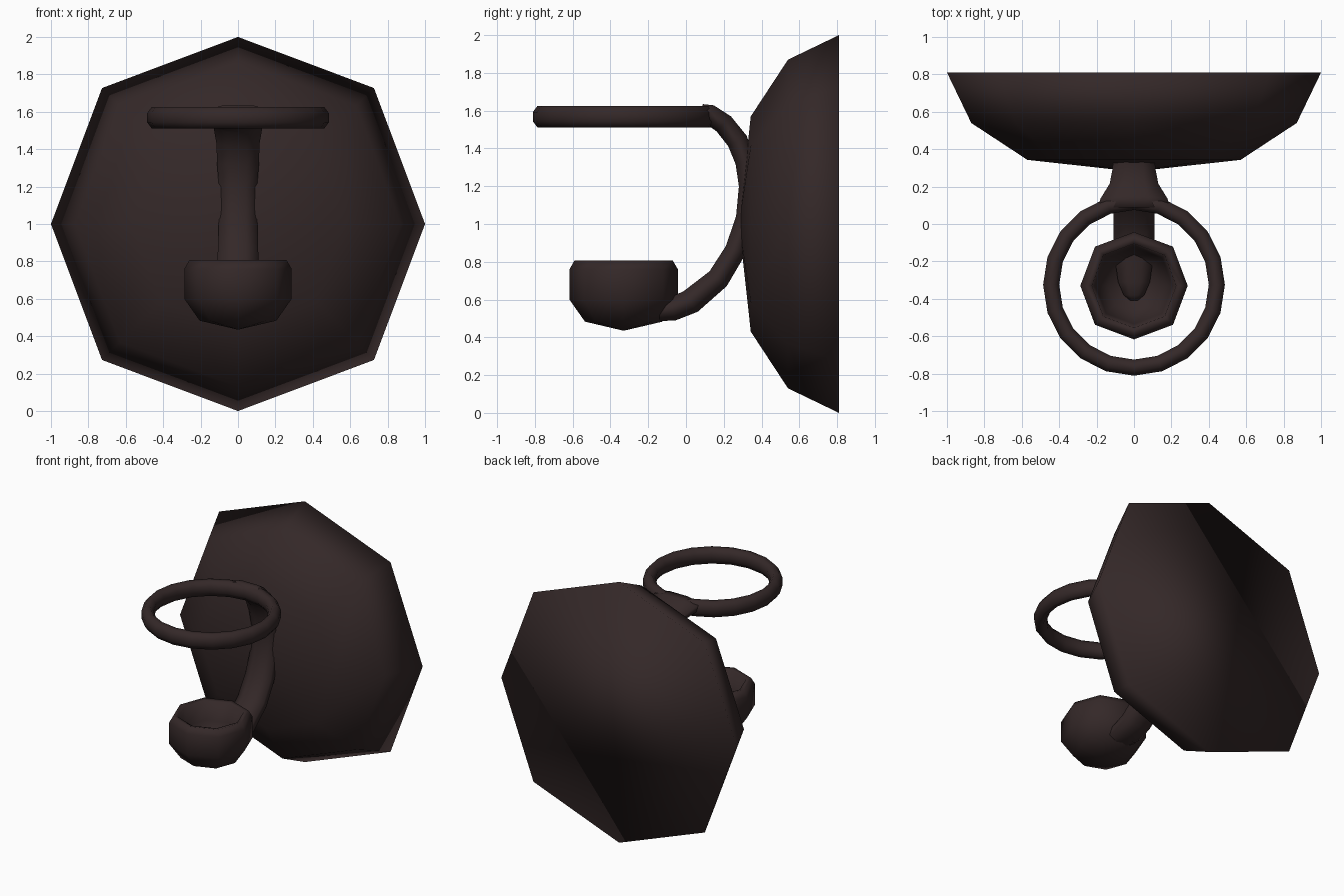
import bpy, bmesh, math
from mathutils import Vector

if "Cube" in bpy.data.objects:
    bpy.data.objects.remove(bpy.data.objects["Cube"])

mat = bpy.data.materials.new("dark brown iron")
mat.diffuse_color = (0.034, 0.021, 0.021, 1)
mat.use_nodes = True
mat.node_tree.nodes["Principled BSDF"].inputs["Base Color"].default_value = mat.diffuse_color


def finish(bm, name):
    bmesh.ops.recalc_face_normals(bm, faces=bm.faces[:])
    for f in bm.faces:
        f.smooth = True
    me = bpy.data.meshes.new(name)
    bm.to_mesh(me)
    bm.free()
    me.materials.append(mat)
    ob = bpy.data.objects.new(name, me)
    bpy.context.collection.objects.link(ob)
    return ob


def bridge(bm, a, b):
    """Join two rings; either may be a single pole vertex."""
    n = max(len(a), len(b))
    for i in range(n):
        j = (i + 1) % n
        if len(a) == 1:
            bm.faces.new((a[0], b[i], b[j]))
        elif len(b) == 1:
            bm.faces.new((a[i], a[j], b[0]))
        else:
            bm.faces.new((a[i], a[j], b[j], b[i]))


def lathe(name, profile, place, cap_end=False):
    """Eight-sided turned form from (radius, height) points."""
    bm = bmesh.new()
    rings = []
    for r, h in profile:
        if r == 0:
            rings.append([bm.verts.new(place(0, 0, h))])
            continue
        ring = []
        for k in range(8):
            a = k * math.pi / 4
            q = r * (1.028 if k % 2 else 1.0)
            ring.append(bm.verts.new(place(q * math.cos(a), q * math.sin(a), h)))
        rings.append(ring)
    for a, b in zip(rings, rings[1:]):
        bridge(bm, a, b)
    if cap_end:
        bm.faces.new(rings[-1])
    return finish(bm, name)


# Wall plate: shallow octagonal dome facing the front, closed flat back
lathe("wall_plate", [(0, 0.28), (0.57, 0.343), (0.87, 0.54), (1.0, 0.81)],
      lambda u, v, h: (u, h, 1 + v), cap_end=True)

# Candle cup: hollow octagonal bowl
lathe("cup", [(0, 0.435), (0.205, 0.483), (0.287, 0.60), (0.287, 0.76), (0.26, 0.807),
              (0.225, 0.80), (0.205, 0.66), (0.14, 0.55), (0, 0.515)],
      lambda u, v, h: (u, -0.33 + v, h))

# Holder ring: 20 segments with an eight-sided oval section
bm = bmesh.new()
rings = []
for i in range(20):
    a = i * math.tau / 20
    ring = []
    for k in range(8):
        t = (k + 0.5) * math.tau / 8
        c = 1 / math.cos(math.pi / 8)
        r = 0.443 + 0.043 * c * math.cos(t)
        ring.append(bm.verts.new((r * math.sin(a), -0.325 + r * math.cos(a),
                                  1.568 + 0.058 * c * math.sin(t))))
    rings.append(ring)
for i in range(20):
    bridge(bm, rings[i], rings[(i + 1) % 20])
finish(bm, "holder_ring")

# Arm: swept rounded strap; each row is y, z, half width, half thickness
path = [(0.085, 1.583, 0.19, 0.052), (0.125, 1.58, 0.18, 0.053), (0.20, 1.53, 0.13, 0.055),
        (0.272, 1.44, 0.115, 0.056), (0.315, 1.33, 0.112, 0.054), (0.333, 1.20, 0.102, 0.053),
        (0.318, 1.03, 0.102, 0.054), (0.262, 0.86, 0.108, 0.056), (0.17, 0.71, 0.11, 0.06),
        (0.025, 0.59, 0.11, 0.066), (-0.07, 0.55, 0.11, 0.062), (-0.20, 0.535, 0.10, 0.052),
        (-0.31, 0.535, 0.085, 0.048), (-0.38, 0.535, 0.055, 0.035), (-0.41, 0.535, 0.02, 0.015)]
bm = bmesh.new()
rings = []
for i, (y, z, w, h) in enumerate(path):
    p, q = path[max(i - 1, 0)], path[min(i + 1, len(path) - 1)]
    d = Vector((0, q[0] - p[0], q[1] - p[1])).normalized()
    side = Vector((0, d.z, -d.y))
    ring = []
    for k in range(8):
        t = (k + 0.5) * math.tau / 8
        c = 1 / math.cos(math.pi / 8)
        ring.append(bm.verts.new(Vector((w * c * math.cos(t), y, z)) + side * (h * c * math.sin(t))))
    rings.append(ring)
for a, b in zip(rings, rings[1:]):
    bridge(bm, a, b)
bm.faces.new(rings[0])
bm.faces.new(rings[-1])
finish(bm, "arm")
